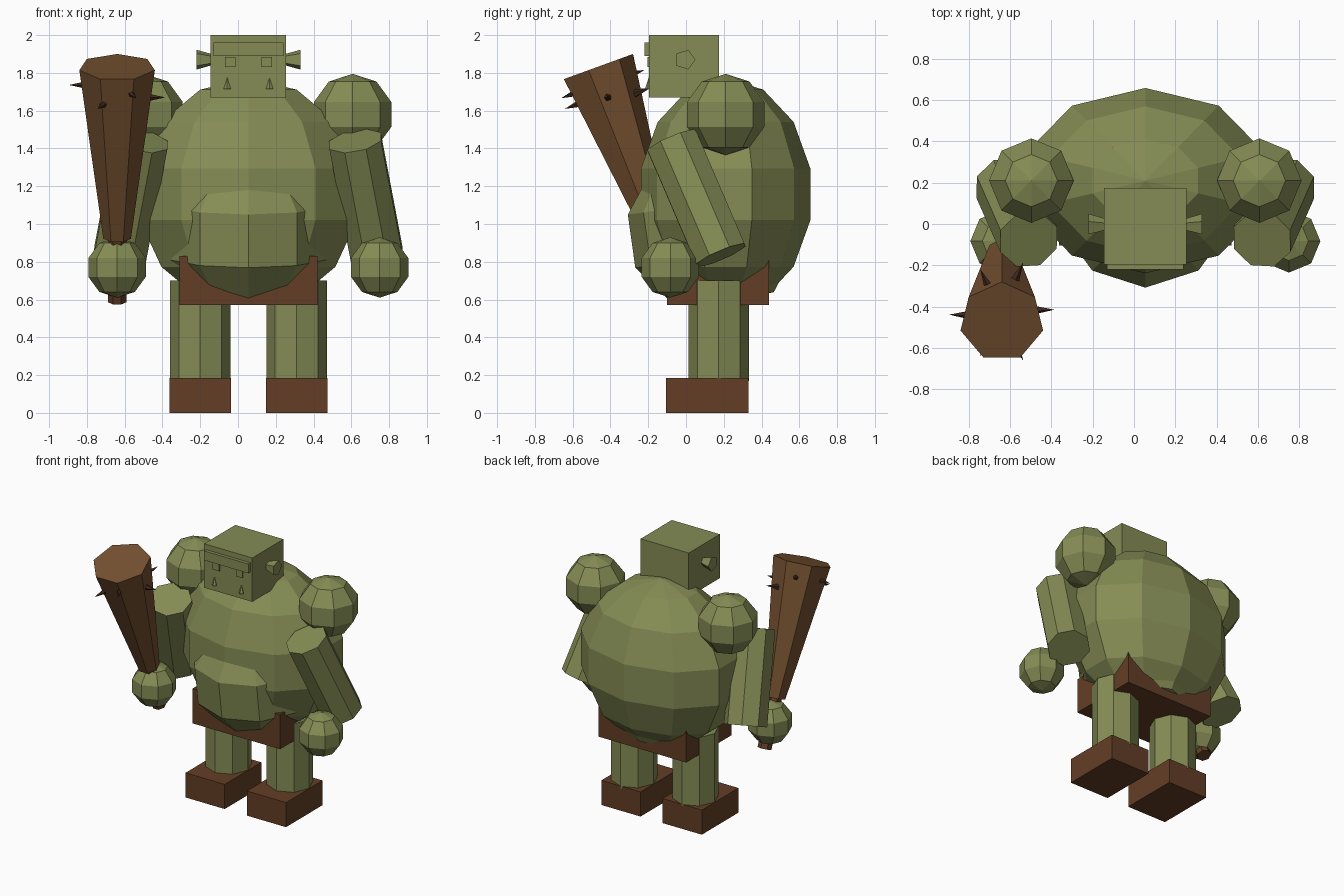
import bpy, bmesh
from math import sin, cos, pi, radians
from mathutils import Matrix, Vector

if "Cube" in bpy.data.objects:
    bpy.data.objects.remove(bpy.data.objects["Cube"], do_unlink=True)

MID = 0.055  # x of the body's mirror plane


def material(name, rgb):
    m = bpy.data.materials.new(name)
    m.use_nodes = True
    m.diffuse_color = (*rgb, 1)
    m.node_tree.nodes["Principled BSDF"].inputs["Base Color"].default_value = (*rgb, 1)
    return m


SKIN = material("green skin", (0.235, 0.265, 0.09))
CLOTH = material("dark brown leather", (0.125, 0.048, 0.019))
WOOD = material("brown wood", (0.18, 0.082, 0.03))
SPIKE = material("spike brown", (0.05, 0.022, 0.012))


def finish(name, bm, mat, matrix=Matrix(), floor=None):
    bmesh.ops.transform(bm, matrix=matrix, verts=bm.verts)
    if floor is not None:
        for v in bm.verts:
            v.co.z = max(v.co.z, floor)
    bmesh.ops.recalc_face_normals(bm, faces=bm.faces)
    me = bpy.data.meshes.new(name)
    bm.to_mesh(me)
    bm.free()
    me.materials.append(mat)
    ob = bpy.data.objects.new(name, me)
    bpy.context.collection.objects.link(ob)
    return ob


def lathe(name, rings, n, mat, matrix=Matrix(), start=90, floor=None):
    """Turn (radius, z) rings into an n-sided solid; zero radius makes a pole."""
    bm = bmesh.new()
    loops = []
    for r, z in rings:
        count = n if r > 1e-5 else 1
        angles = [radians(start) + 2 * pi * k / n for k in range(count)]
        loops.append([bm.verts.new((r * cos(a), r * sin(a), z)) for a in angles])
    for a, b in zip(loops, loops[1:]):
        for k in range(n):
            j = (k + 1) % n
            quad = [a[k % len(a)], a[j % len(a)], b[j % len(b)], b[k % len(b)]]
            bm.faces.new(list(dict.fromkeys(quad)))
    for end in (loops[0], loops[-1]):
        if len(end) > 1:
            bm.faces.new(end)
    return finish(name, bm, mat, matrix, floor)


def ball(name, center, scale, segs, bands, tilt=0, floor=None):
    lats = [pi * (i / bands - 0.5) for i in range(bands + 1)]
    matrix = (Matrix.Translation(center) @ Matrix.Rotation(radians(tilt), 4, 'X')
              @ Matrix.Diagonal((*scale, 1)))
    return lathe(name, [(cos(t), sin(t)) for t in lats], segs, SKIN, matrix, floor=floor)


def between(a, b):
    """Matrix that puts local z along a -> b, starting at a."""
    a, b = Vector(a), Vector(b)
    return Matrix.Translation(a) @ (b - a).to_track_quat('Z', 'Y').to_matrix().to_4x4()


def box(name, lo, hi, mat):
    bm = bmesh.new()
    bmesh.ops.create_cube(bm, size=1)
    lo, hi = Vector(lo), Vector(hi)
    return finish(name, bm, mat, Matrix.Translation((lo + hi) / 2)
                  @ Matrix.Diagonal((*(hi - lo), 1)))


# Torso, belly and shorts
ball("torso", (MID, 0.21, 1.157), (0.62, 0.46, 0.615), 10, 7, floor=0.58)
ball("belly", (MID, 0.145, 0.97), (0.46, 0.46, 0.46), 10, 5, tilt=8, floor=0.58)
box("shorts", (-0.31, -0.10, 0.57), (0.42, 0.44, 0.83), CLOTH)

# Head and brow
box("head", (-0.145, -0.195, 1.67), (0.255, 0.175, 2.0), SKIN)
box("brow", (-0.13, -0.22, 1.89), (0.24, -0.19, 1.96), SKIN)

# Paired parts
for side, s in (("left", 1), ("right", -1)):
    def at(x, y, z):
        return Vector((MID + s * x, y, z))

    box(side + "_eye", at(0.097, -0.203, 1.857) - Vector((0.028, 0, 0.026)),
        at(0.097, -0.19, 1.857) + Vector((0.028, 0, 0.026)), SKIN)
    lathe(side + "_tusk", [(0.02, 0), (0, 0.06)], 5, SKIN,
          Matrix.Translation(at(0.112, -0.197, 1.715)), start=-90)
    ear = (Matrix.Translation(at(0.19, -0.005, 1.87))
           @ Matrix.Rotation(s * pi / 2, 4, 'Y'))
    lathe(side + "_ear", [(0.03, 0), (0.055, 0.085)], 5, SKIN, ear)

    ball(side + "_shoulder", at(0.552, 0.21, 1.58), (0.215,) * 3, 8, 5)
    low, high = at(0.68, 0.185, 0.835), at(0.565, -0.075, 1.44)
    lathe(side + "_arm", [(0.15, 0), (0.15, (high - low).length)], 8, SKIN, between(low, high))
    ball(side + "_hand", at(0.695, -0.083, 0.77), (0.16,) * 3, 8, 5)

    lathe(side + "_leg", [(0.16, 0.17), (0.16, 0.70)], 8, SKIN,
          Matrix.Translation(at(0.255, 0.173, 0)))
    box(side + "_boot", at(0.255, -0.105, 0) - Vector((0.163, 0, 0)),
        at(0.255, 0.33, 0.185) + Vector((0.163, 0, 0)), CLOTH)

# Club, with its origin at the middle of the wide end
club = Matrix.Translation((-0.64, -0.473, 1.83)) @ Matrix.Rotation(radians(20), 4, 'X')
lathe("club", [(0.075, -0.96), (0.205, 0)], 7, WOOD, club)
lathe("club_handle", [(0.05, -1.32), (0.05, -0.95)], 7, CLOTH, club)

# Spikes as (angle round the club, height below its end)
spikes = [(180, 0.10), (0, 0.17), (-66, 0.09), (-114, 0.15), (66, 0.20), (114, 0.10)]
for i, (deg, drop) in enumerate(spikes):
    out = Vector((cos(radians(deg)), sin(radians(deg)), 0))
    down = Vector((0, 0, -drop))
    lathe(f"club_spike_{i + 1}", [(0.024, 0), (0, 0.105)], 5, SPIKE,
          club @ between(out * 0.15 + down, out * 0.255 + down))
